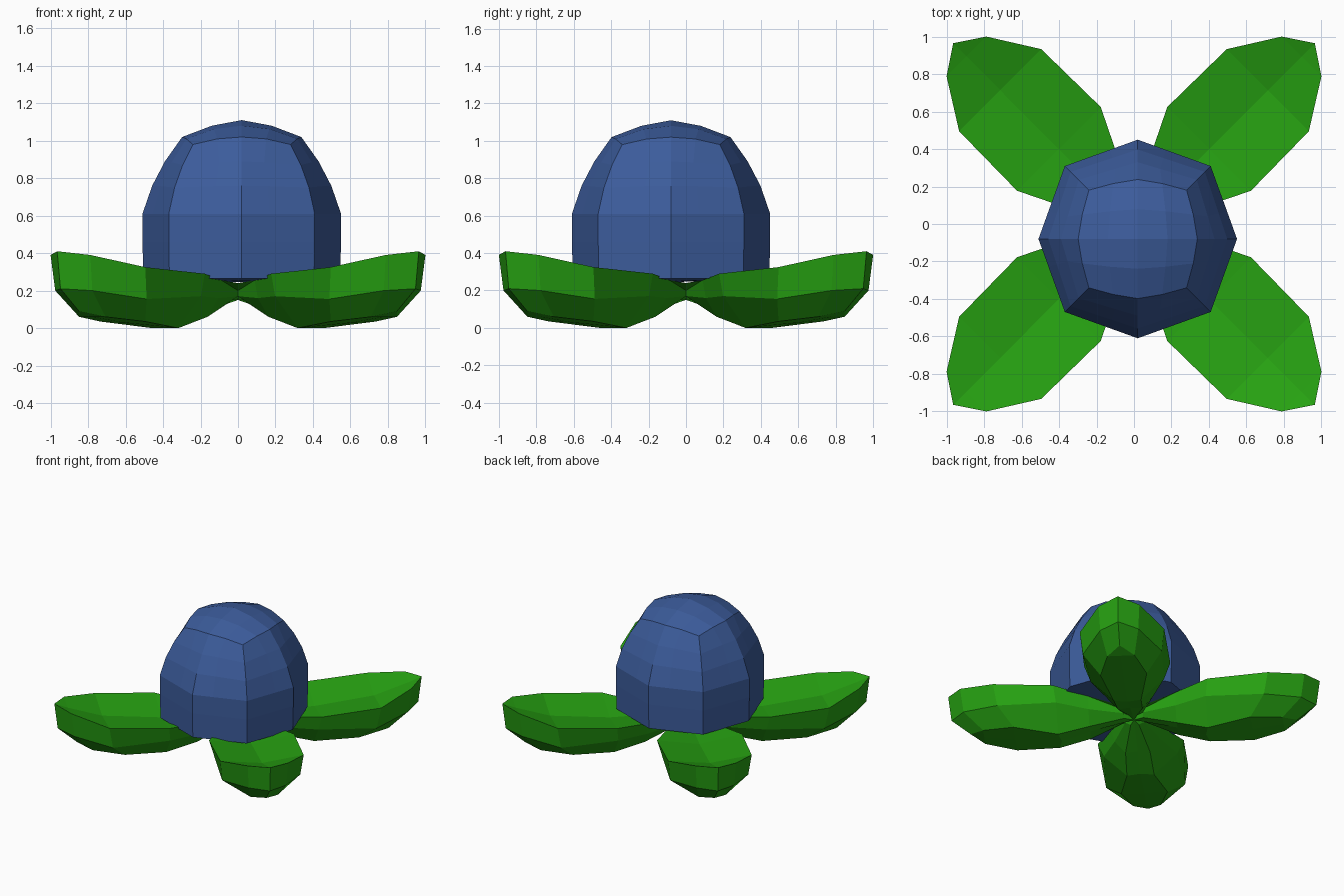
import bpy, bmesh, math
from mathutils import Vector

if "Cube" in bpy.data.objects:
    bpy.data.objects.remove(bpy.data.objects["Cube"])


def material(name, rgb):
    m = bpy.data.materials.new(name)
    m.diffuse_color = (*rgb, 1)
    m.use_nodes = True
    m.node_tree.nodes["Principled BSDF"].inputs["Base Color"].default_value = m.diffuse_color
    return m


BLUE = material("berry blue", (0.045, 0.107, 0.33))
GREEN = material("leaf green", (0.02, 0.36, 0.006))


def finish(bm, name, mat):
    bmesh.ops.remove_doubles(bm, verts=bm.verts, dist=0.0005)
    bmesh.ops.recalc_face_normals(bm, faces=bm.faces)
    mesh = bpy.data.meshes.new(name)
    bm.to_mesh(mesh)
    bm.free()
    mesh.materials.append(mat)
    ob = bpy.data.objects.new(name, mesh)
    bpy.context.collection.objects.link(ob)
    return ob


def quad(bm, pts):
    clean = []
    for p in pts:
        if all((p - q).length > 0.0005 for q in clean):
            clean.append(p)
    if len(clean) > 2:
        bm.faces.new([bm.verts.new(p) for p in clean])


# Berry dome: rounded square rings with gridded caps
CENTRE = Vector((0.02, -0.08, 0))
# height, radius, corner ratio, corner drop
ROWS = [(0.265, 0.525, 0.735, 0.0), (0.46, 0.53, 0.735, 0.0), (0.61, 0.53, 0.735, 0.0),
        (0.76, 0.478, 0.75, 0.01), (0.89, 0.41, 0.77, 0.02), (1.02, 0.318, 0.82, 0.04)]
PERIMETER = ([(i, -2) for i in range(-2, 2)] + [(2, j) for j in range(-2, 2)]
             + [(i, 2) for i in range(2, -2, -1)] + [(-2, j) for j in range(2, -2, -1)])


def lattice(i, j, radius, corner):
    # the side bows in slightly toward each corner
    def bow(a, b):
        f = {0: 1.0, 1: 1 - (1 - corner) * 0.38, 2: corner}[abs(b)]
        return a / 2 * f * radius
    if abs(i) == 2 and abs(j) == 2:
        return math.copysign(corner * radius, i), math.copysign(corner * radius, j)
    return bow(i, j), bow(j, i)


def ring_point(row, i, j):
    z, r, c, drop = ROWS[row]
    x, y = lattice(i, j, r, c)
    if abs(i) == 2 and abs(j) < 2:
        y *= 0.76 + 0.24 * (c > 0.8)
    if abs(j) == 2 and abs(i) < 2:
        x *= 0.76 + 0.24 * (c > 0.8)
    along = min(abs(i), abs(j)) / 2
    return CENTRE + Vector((x, y, z - drop * along ** 2))


def cap_point(row, i, j, peak):
    if max(abs(i), abs(j)) == 2:
        return ring_point(row, i, j)
    z, r, c, drop = ROWS[row]
    x, y = lattice(i, j, r, c)
    rise = (peak - z) * (1 - 0.33 * max(abs(i), abs(j)) - 0.2 * abs(i * j))
    return CENTRE + Vector((x, y, z + rise))


bm = bmesh.new()
for row in range(len(ROWS) - 1):
    for k, a in enumerate(PERIMETER):
        b = PERIMETER[(k + 1) % 16]
        quad(bm, [ring_point(row, *a), ring_point(row, *b),
                  ring_point(row + 1, *b), ring_point(row + 1, *a)])
for row, peak in ((0, 0.245), (len(ROWS) - 1, 1.11)):
    for i in range(-2, 2):
        for j in range(-2, 2):
            quad(bm, [cap_point(row, i + u, j + v, peak)
                      for u, v in ((0, 0), (1, 0), (1, 1), (0, 1))])
finish(bm, "berry_dome", BLUE)

# Leaf lines from root to tip: (distance out, half width, height)
VALLEY = [(0, 0, .24), (.32, 0, .235), (.567, 0, .235), (1.01, 0, .285), (1.265, 0, .37), (1.365, 0, .41)]
RIM = [(.07, .07, .2), (.32, .195, .255), (.567, .316, .29), (1.01, .31, .325), (1.265, .15, .39), (1.365, 0, .41)]
SIDE = [(.07, .07, .17), (.32, .17, .16), (.55, .27, .17), (.98, .29, .155), (1.24, .14, .2), (1.34, 0, .21)]
KEEL = [(.07, .03, .15), (.32, .09, .06), (.55, .1, 0), (.87, .17, .035), (1.1, .1, .06), (1.2, 0, .09)]
BASE = [(0, 0, .15), (.32, 0, .07), (.53, 0, 0), (.87, 0, .03), (1.1, 0, .06), (1.2, 0, .09)]
LINES = [VALLEY, RIM, SIDE, KEEL, BASE]


def leaf(name, angle):
    bm = bmesh.new()
    ca, sa = math.cos(angle), math.sin(angle)

    def place(p, side):
        s, t, z = p
        t *= side
        return Vector((s * ca - t * sa, s * sa + t * ca, z))

    for side in (1, -1):
        for a, b in zip(LINES, LINES[1:]):
            for n in range(len(a) - 1):
                quad(bm, [place(p, side) for p in (a[n], a[n + 1], b[n + 1], b[n])])
        # closed root end
        quad(bm, [place(line[0], side) for line in LINES])
    finish(bm, name, GREEN)


for k, name in enumerate(("leaf_back_right", "leaf_back_left", "leaf_front_left", "leaf_front_right")):
    leaf(name, math.radians(45 + 90 * k))
